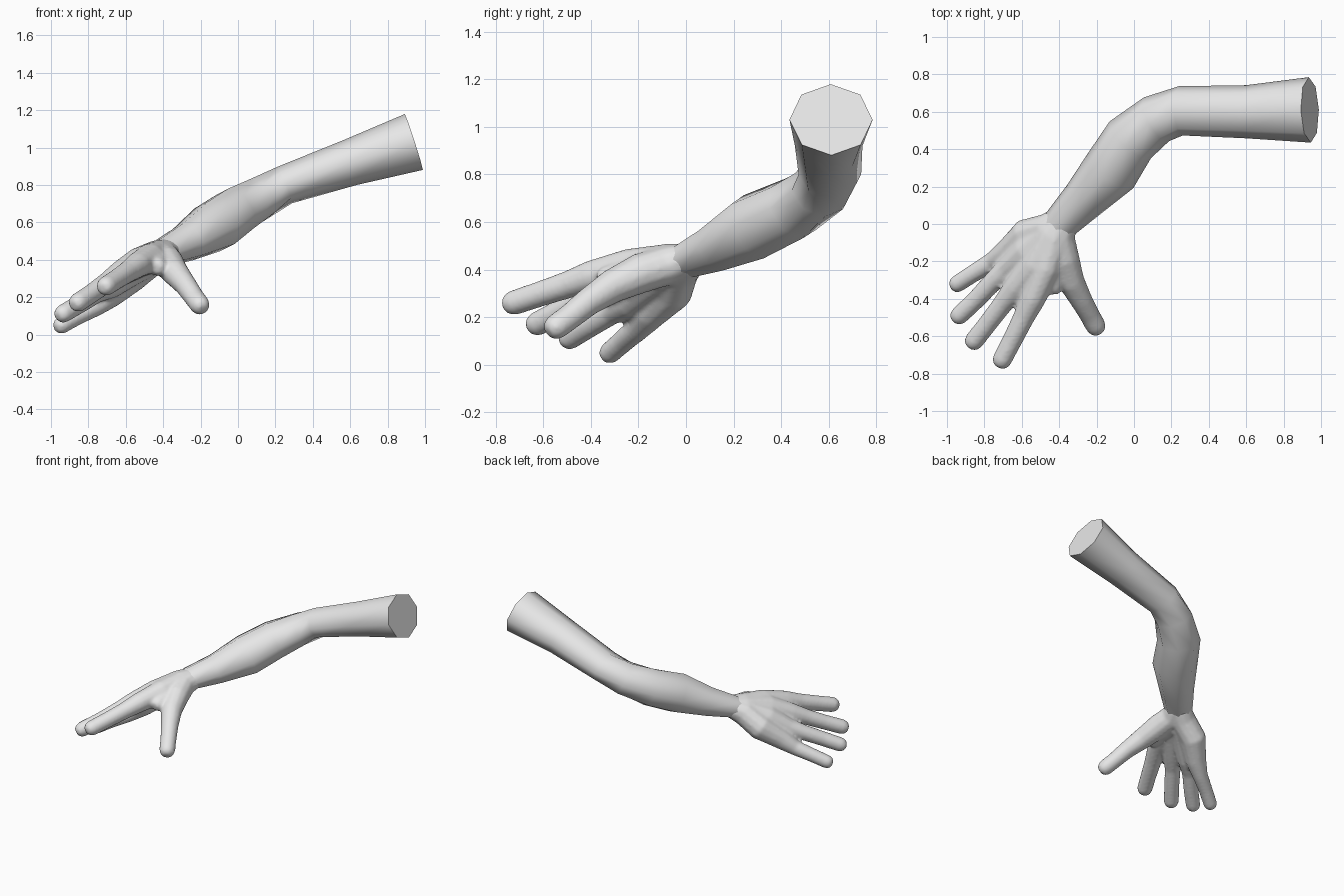
import bpy, bmesh, math
from mathutils import Vector

skin = bpy.data.materials.new("plain grey")
skin.diffuse_color = (0.8, 0.8, 0.8, 1)


def add_tube(bm, stations, sides, round_end=False):
    """Loft elliptical rings through (x, y, z, side radius, up radius)."""
    pts = [Vector(s[:3]) for s in stations]
    sizes = [(s[3], s[-1]) for s in stations]
    if round_end:
        # domed fingertip: two shrinking rings past the last station
        d = (pts[-1] - pts[-2]).normalized()
        end, (a, b) = pts[-1].copy(), sizes[-1]
        for out, k in ((0.5, 0.86), (0.85, 0.5)):
            pts.append(end + d * a * out)
            sizes.append((a * k, b * k))
    rings = []
    for i, p in enumerate(pts):
        t = (pts[min(i + 1, len(pts) - 1)] - pts[max(i - 1, 0)]).normalized()
        side = t.cross(Vector((0, 0, 1))).normalized()
        up = side.cross(t)
        a, b = sizes[i]
        ring = []
        for k in range(sides):
            w = 2 * math.pi * k / sides
            ring.append(bm.verts.new(p + side * a * math.cos(w) + up * b * math.sin(w)))
        rings.append(ring)
    for r, q in zip(rings, rings[1:]):
        for k in range(sides):
            n = (k + 1) % sides
            bm.faces.new((r[k], r[n], q[n], q[k]))
    bm.faces.new(rings[0])
    bm.faces.new(rings[-1])


def finish(bm, name):
    bmesh.ops.recalc_face_normals(bm, faces=bm.faces[:])
    mesh = bpy.data.meshes.new(name)
    bm.to_mesh(mesh)
    bm.free()
    mesh.materials.append(skin)
    ob = bpy.data.objects.new(name, mesh)
    bpy.context.collection.objects.link(ob)
    bpy.ops.object.select_all(action='DESELECT')
    bpy.context.view_layer.objects.active = ob
    ob.select_set(True)
    return ob


# Arm: upper arm, elbow, forearm and wrist as one eight-sided loft
arm = bmesh.new()
add_tube(arm, [
    (0.94, 0.61, 1.03, 0.175, 0.157),
    (0.60, 0.60, 0.92, 0.142, 0.125),
    (0.25, 0.605, 0.80, 0.132, 0.105),
    (0.12, 0.56, 0.73, 0.135, 0.118),
    (-0.02, 0.45, 0.655, 0.148, 0.135),
    (-0.125, 0.285, 0.58, 0.153, 0.143),
    (-0.27, 0.13, 0.495, 0.118, 0.105),
    (-0.395, 0.00, 0.44, 0.095, 0.078),
    (-0.45, -0.09, 0.41, 0.080, 0.060),
], 8)
finish(arm, "arm")
bpy.ops.object.shade_smooth_by_angle(angle=math.radians(60))

# Hand: each digit runs from the wrist through the palm to its tip
wrist = (-0.375, 0.02, 0.445, 0.082, 0.068)
digits = [
    # little finger
    [(-0.46, -0.03, 0.40, 0.088), (-0.575, -0.06, 0.31, 0.090),
     (-0.68, -0.155, 0.215, 0.072), (-0.76, -0.205, 0.15, 0.053),
     (-0.86, -0.265, 0.098, 0.048), (-0.945, -0.32, 0.050, 0.047)],
    # ring finger
    [(-0.45, -0.05, 0.41, 0.085), (-0.57, -0.15, 0.345, 0.085),
     (-0.68, -0.245, 0.26, 0.068), (-0.76, -0.315, 0.22, 0.054),
     (-0.85, -0.41, 0.162, 0.051), (-0.935, -0.49, 0.112, 0.050)],
    # middle finger
    [(-0.44, -0.06, 0.42, 0.085), (-0.53, -0.22, 0.385, 0.082),
     (-0.63, -0.34, 0.325, 0.069), (-0.70, -0.425, 0.28, 0.055),
     (-0.78, -0.53, 0.222, 0.052), (-0.855, -0.625, 0.172, 0.052)],
    # index finger
    [(-0.42, -0.07, 0.425, 0.085), (-0.47, -0.24, 0.41, 0.078),
     (-0.54, -0.40, 0.37, 0.068), (-0.59, -0.50, 0.335, 0.058),
     (-0.65, -0.62, 0.295, 0.054), (-0.705, -0.725, 0.26, 0.053)],
    # thumb
    [(-0.40, -0.07, 0.42, 0.085), (-0.375, -0.19, 0.385, 0.085),
     (-0.335, -0.31, 0.33, 0.073), (-0.28, -0.41, 0.265, 0.060),
     (-0.235, -0.49, 0.20, 0.055), (-0.205, -0.545, 0.16, 0.055)],
]
hand = bmesh.new()
for digit in digits:
    add_tube(hand, [wrist] + digit, 12, round_end=True)
# web of skin between thumb and index finger
add_tube(hand, [(-0.44, -0.12, 0.40, 0.08), (-0.425, -0.24, 0.385, 0.068),
                (-0.43, -0.33, 0.365, 0.052)], 12, round_end=True)
ob = finish(hand, "hand")

# Blend the overlapping digits into one continuous skin
remesh = ob.modifiers.new("blend", 'REMESH')
remesh.mode = 'VOXEL'
remesh.voxel_size = 0.011
remesh.use_smooth_shade = True
soften = ob.modifiers.new("soften", 'SMOOTH')
soften.factor = 0.5
soften.iterations = 6
for m in ("blend", "soften"):
    bpy.ops.object.modifier_apply(modifier=m)
bpy.ops.object.shade_smooth()
